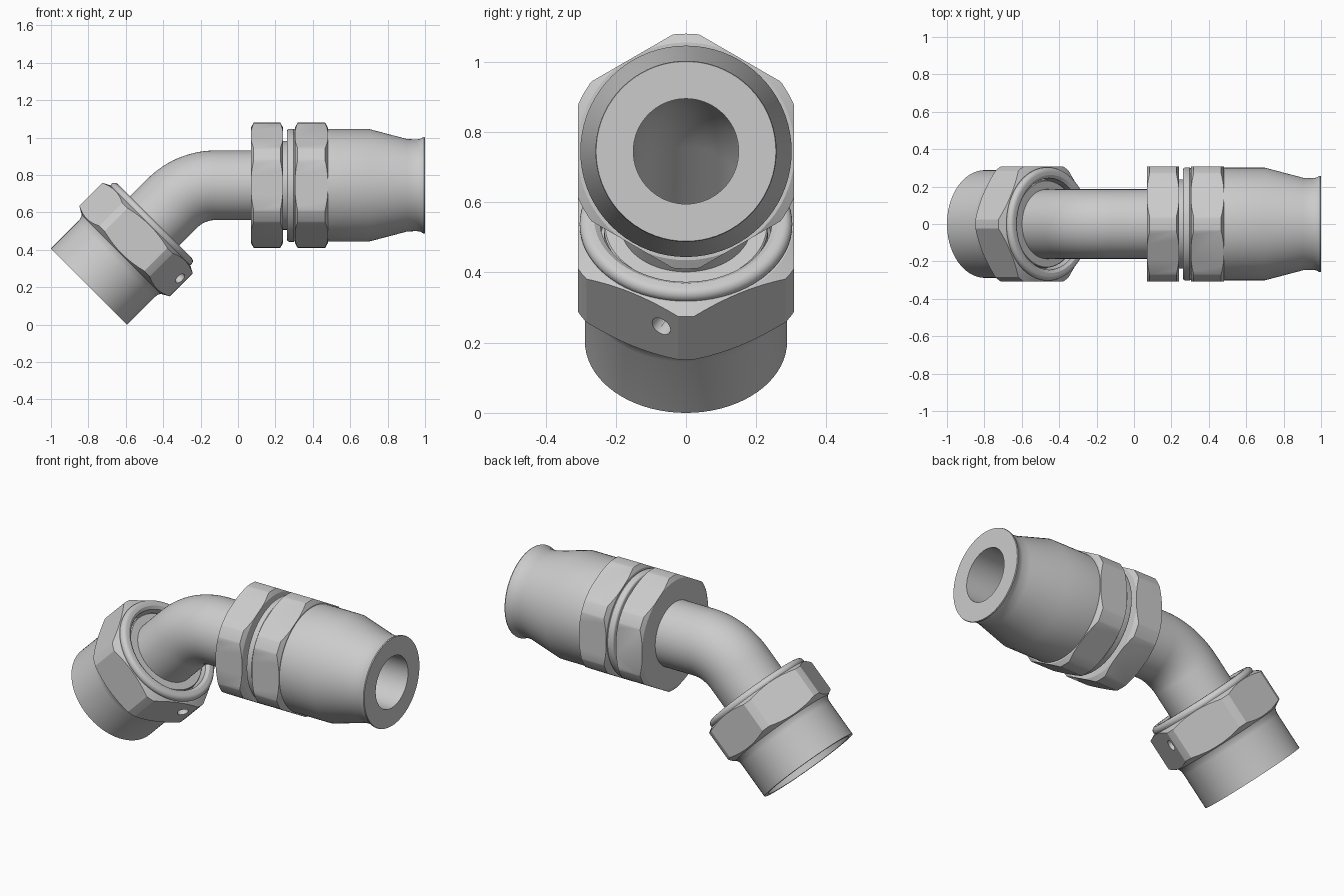
import bpy, bmesh, math
from mathutils import Matrix, Vector

if "Cube" in bpy.data.objects:
    bpy.data.objects.remove(bpy.data.objects["Cube"])

SEG = 72
AXIS_Z = 0.745                 # height of the straight axis
BEND_R = 0.326                 # centreline bend radius
BEND_X = -0.12                 # where the bend starts
# local z runs along each fitting's axis, local x points at a hex corner
MAIN = Matrix.Translation((0, 0, AXIS_Z)) @ Matrix.Rotation(math.pi / 2, 4, 'Y')
LOWER = Matrix.Translation((-0.7964, 0, 0.2036)) @ Matrix.Rotation(math.pi / 4, 4, 'Y')


def skin(name, rings):
    """Closed band of rings, joined back to the first ring."""
    bm = bmesh.new()
    vs = [[bm.verts.new(p) for p in ring] for ring in rings]
    n = len(rings[0])
    for i in range(len(vs)):
        a, b = vs[i], vs[(i + 1) % len(vs)]
        for j in range(n):
            k = (j + 1) % n
            bm.faces.new((a[j], a[k], b[k], b[j]))
    bmesh.ops.recalc_face_normals(bm, faces=bm.faces)
    me = bpy.data.meshes.new(name)
    bm.to_mesh(me)
    bm.free()
    ob = bpy.data.objects.new(name, me)
    bpy.context.collection.objects.link(ob)
    return ob


def revolve(name, profile, place, seg=SEG):
    """Spin a closed (along, radius) profile about the local axis."""
    rings = [[place @ Vector((r * math.cos(2 * math.pi * j / seg),
                              r * math.sin(2 * math.pi * j / seg), t))
              for j in range(seg)] for t, r in profile]
    return skin(name, rings)


def boolean(ob, other, op):
    mod = ob.modifiers.new("cut", 'BOOLEAN')
    mod.operation, mod.object, mod.solver = op, other, 'EXACT'
    bpy.context.view_layer.objects.active = ob
    bpy.ops.object.modifier_apply(modifier=mod.name)
    bpy.data.objects.remove(other)


def hex_nut(name, profile, place, apothem=0.307):
    """Turned profile trimmed by a hexagonal prism."""
    nut = revolve(name, profile, place)
    t0, t1 = profile[0][0] - 0.1, max(p[0] for p in profile) + 0.1
    c = apothem / math.cos(math.pi / 6)
    prism = revolve("prism", [(t0, 0.08), (t0, c), (t1, c), (t1, 0.08)], place, 6)
    boolean(nut, prism, 'INTERSECT')
    return nut


def arc(t, r, rad, a0, a1, n=6):
    return [(t + rad * math.cos(math.radians(a0 + (a1 - a0) * i / n)),
             r + rad * math.sin(math.radians(a0 + (a1 - a0) * i / n)))
            for i in range(n + 1)]


# bent pipe: straight, 45 degree bend, straight into the lower nut
path = [(Vector((0.25, 0, AXIS_Z)), 0.0)]
centre = Vector((BEND_X, 0, AXIS_Z - BEND_R))
for i in range(21):
    a = math.pi / 4 * i / 20
    path.append((centre + BEND_R * Vector((-math.sin(a), 0, math.cos(a))), a))
path.append((LOWER @ Vector((0, 0, 0.22)), math.pi / 4))


def pipe_ring(p, a, r):
    n = Vector((-math.sin(a), 0, math.cos(a)))
    return [p + r * (n * math.cos(2 * math.pi * j / SEG)
                     + Vector((0, math.sin(2 * math.pi * j / SEG), 0))) for j in range(SEG)]


skin("bent_pipe", [pipe_ring(p, a, 0.186) for p, a in path]
     + [pipe_ring(p, a, 0.15) for p, a in reversed(path)])

# two hex nuts on the straight axis
for name, x0, x1 in (("pipe_hex", 0.07, 0.24), ("socket_hex", 0.305, 0.48)):
    hex_nut(name, [(x0, 0.17), (x0, 0.31), (x0 + 0.014, 0.335),
                   (x1 - 0.014, 0.335), (x1, 0.31), (x1, 0.17)], MAIN)

# neck and rounded flange between the nuts
revolve("neck", [(0.2, 0.16), (0.2, 0.238), (0.28, 0.238), (0.28, 0.16)], MAIN)
revolve("flange", [(0.262, 0.165)] + arc(0.274, 0.29, 0.012, 180, 90)
        + [(0.298, 0.302), (0.308, 0.295), (0.308, 0.165)], MAIN)

# hose socket with taper and flared lip
revolve("hose_socket", [(0.24, 0.15), (0.24, 0.22), (0.47, 0.22), (0.47, 0.301),
                        (0.70, 0.301), (0.905, 0.247), (0.955, 0.245), (0.975, 0.248),
                        (0.988, 0.256), (0.995, 0.258), (1.0, 0.256), (1.0, 0.15)], MAIN)

# swivel nut on the angled end, with undercut, hex and bore
swivel = hex_nut("swivel_nut",
                 [(0.0, 0.262), (0.0, 0.288), (0.205, 0.288), (0.225, 0.29), (0.243, 0.298),
                  (0.268, 0.342), (0.442, 0.342), (0.462, 0.305), (0.462, 0.245),
                  (0.24, 0.245), (0.20, 0.262)], LOWER)

# lockwire hole in one hex face
drill = revolve("drill", [(0.0, 0.0005), (0.0, 0.03), (0.12, 0.03), (0.12, 0.0005)],
                LOWER @ Matrix.Translation((0.313, -0.07, 0.375))
                @ Matrix.Rotation(math.radians(-30), 4, 'Z')
                @ Matrix.Rotation(math.pi / 2, 4, 'Y') @ Matrix.Translation((0, 0, -0.05)), 24)
boolean(swivel, drill, 'DIFFERENCE')

# rounded collar on top of the hex
revolve("swivel_collar", [(0.45, 0.245), (0.45, 0.295)] + arc(0.472, 0.279, 0.024, 100, 0)
        + [(0.496, 0.262), (0.485, 0.245)], LOWER)

# sleeve between pipe and nut
revolve("pipe_sleeve", [(0.20, 0.15), (0.20, 0.2), (0.25, 0.246), (0.40, 0.246), (0.41, 0.234),
                        (0.462, 0.234), (0.466, 0.23), (0.466, 0.18), (0.24, 0.18)], LOWER)

for ob in bpy.context.scene.objects:
    ob.select_set(True)
    bpy.context.view_layer.objects.active = ob
bpy.ops.object.shade_smooth_by_angle(angle=math.radians(25))
